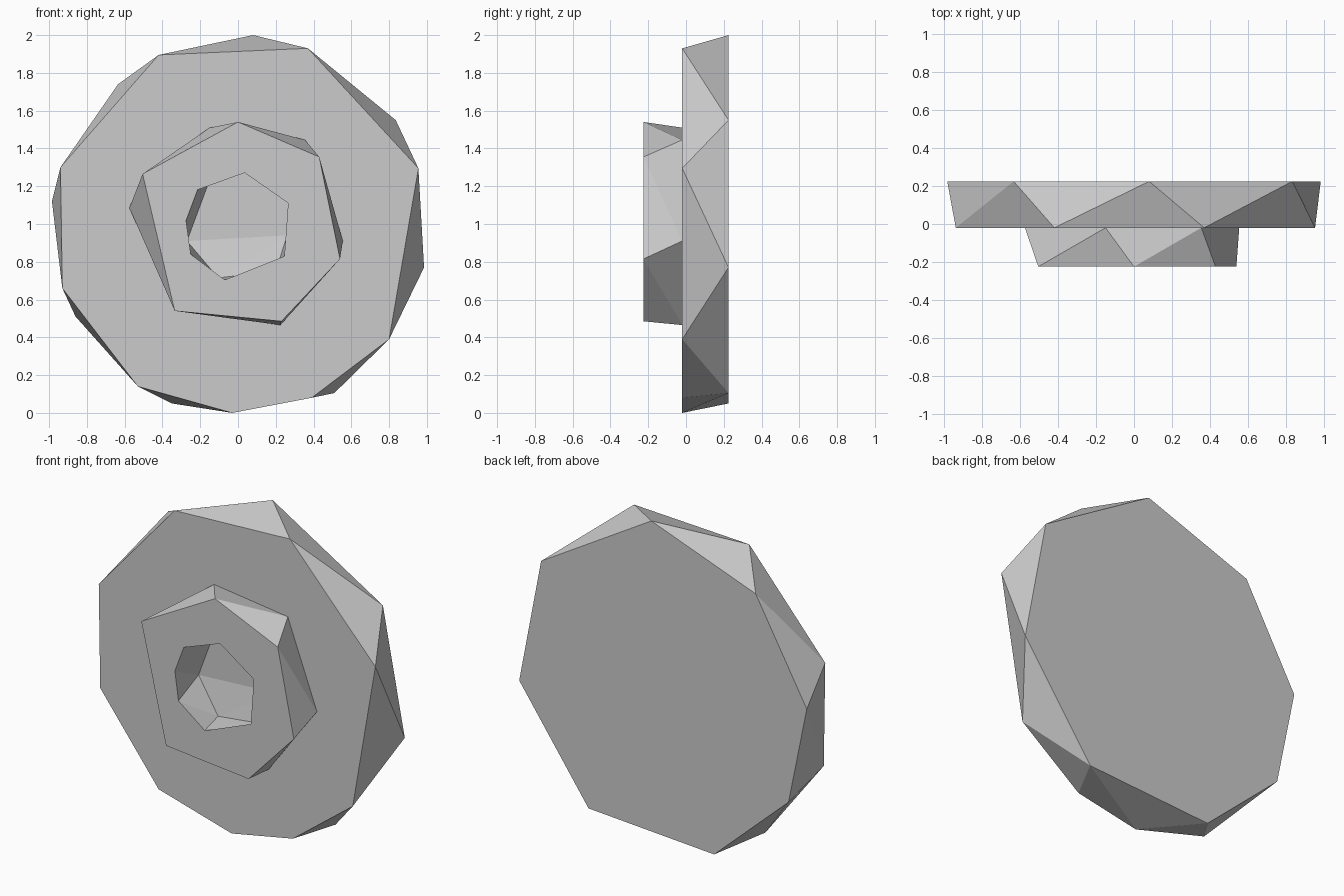
import bpy, bmesh, math

cube = bpy.data.objects.get("Cube")
if cube:
    bpy.data.objects.remove(cube, do_unlink=True)

grey = bpy.data.materials.new("light_grey")
grey.use_nodes = True
colour = (0.6, 0.6, 0.6, 1)
grey.diffuse_color = colour
grey.node_tree.nodes["Principled BSDF"].inputs["Base Color"].default_value = colour

BACK, STEP, FRONT = 0.225, -0.02, -0.225


def ring(y, points):
    """Place an (x, z) outline at depth y."""
    return [(x, y, z) for x, z in points]


def faceted(name, points):
    """Wrap a flat-shaded convex solid around the outlines."""
    bm = bmesh.new()
    for p in points:
        bm.verts.new(p)
    bmesh.ops.convex_hull(bm, input=bm.verts[:])
    bmesh.ops.dissolve_limit(bm, angle_limit=math.radians(0.5),
                             verts=bm.verts[:], edges=bm.edges[:])
    bmesh.ops.recalc_face_normals(bm, faces=bm.faces[:])
    mesh = bpy.data.meshes.new(name)
    bm.to_mesh(mesh)
    bm.free()
    mesh.materials.append(grey)
    obj = bpy.data.objects.new(name, mesh)
    bpy.context.collection.objects.link(obj)
    return obj


# Wide disc: rough outlines, offset from each other front to back
disc = faceted("disc",
    ring(STEP, [(0.37, 1.93), (0.955, 1.295), (0.8, 0.39), (0.39, 0.08), (-0.03, 0),
                (-0.53, 0.14), (-0.93, 0.66), (-0.94, 1.3), (-0.42, 1.895)]) +
    ring(BACK, [(0.08, 2), (0.835, 1.55), (0.985, 0.77), (0.51, 0.105), (-0.35, 0.05),
                (-0.86, 0.51), (-0.985, 1.12), (-0.635, 1.74)]))

# Raised boss
boss = faceted("boss",
    ring(STEP, [(-0.15, 1.51), (0.355, 1.445), (0.555, 0.91), (0.225, 0.465),
                (-0.32, 0.57), (-0.575, 1.085)]) +
    ring(FRONT, [(0, 1.54), (0.43, 1.355), (0.54, 0.815), (0.23, 0.485),
                 (-0.335, 0.54), (-0.505, 1.265)]))

# Central hollow, its floor tilting forward at the bottom
cutter = faceted("hollow_cutter",
    ring(FRONT - 0.003, [(0.035, 1.27), (0.265, 1.11), (0.245, 0.83), (-0.07, 0.705),
                         (-0.25, 0.84), (-0.275, 1.02), (-0.215, 1.18)]) +
    ring(0, [(-0.27, 0.91), (-0.14, 1.26), (0.15, 1.28), (0.3, 1.1), (0.26, 0.94)]) +
    ring(-0.045, [(-0.105, 0.715), (0.2, 0.75)]))
cutter.hide_render = True

for part in (disc, boss):
    cut = part.modifiers.new("hollow", 'BOOLEAN')
    cut.operation = 'DIFFERENCE'
    cut.solver = 'EXACT'
    cut.object = cutter
    bpy.context.view_layer.objects.active = part
    bpy.ops.object.modifier_apply(modifier=cut.name)
bpy.data.objects.remove(cutter, do_unlink=True)
